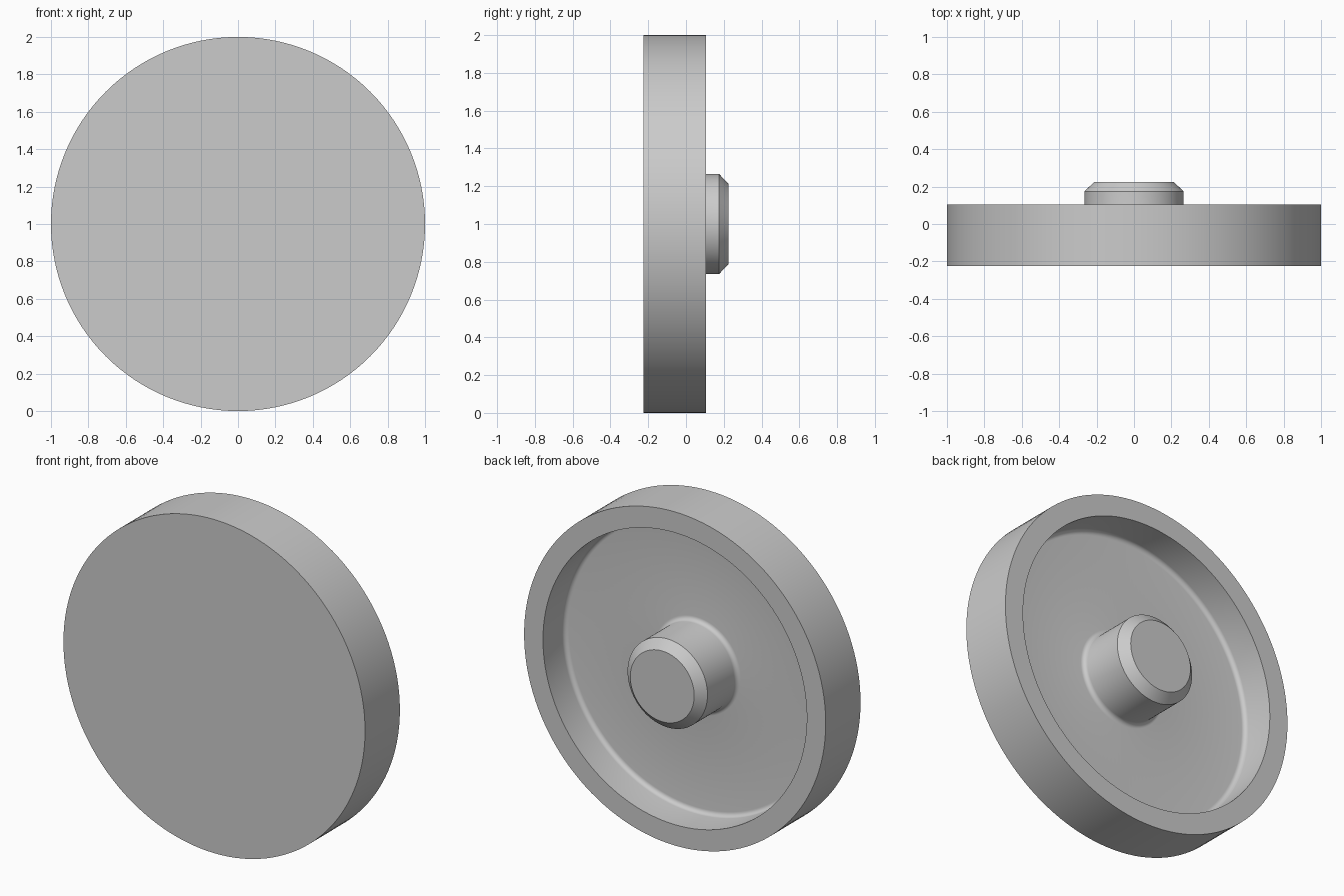
import bpy
import math
from mathutils import Matrix

if "Cube" in bpy.data.objects:
    bpy.data.objects.remove(bpy.data.objects["Cube"])

SEGMENTS = 128
FILLET = 0.027
RIM_IN, HUB_R = 0.875, 0.265
FRONT, RIM_BACK, FLOOR, HUB_BACK = -0.225, 0.105, -0.102, 0.225

grey = bpy.data.materials.new("plain grey")
grey.diffuse_color = (0.6, 0.6, 0.6, 1)
grey.use_nodes = True
grey.node_tree.nodes["Principled BSDF"].inputs["Base Color"].default_value = grey.diffuse_color


def arc(cr, cy, start, end, steps=6):
    """Fillet points (radius, y) around a centre, angles in degrees."""
    pts = []
    for i in range(steps + 1):
        a = math.radians(start + (end - start) * i / steps)
        pts.append((cr + FILLET * math.cos(a), cy + FILLET * math.sin(a)))
    return pts


def lathe(name, profile):
    """Revolve a (radius, y) profile about the y axis at z = 1."""
    verts, rings, faces = [], [], []
    for r, y in profile:
        n = 1 if r == 0 else SEGMENTS
        rings.append((len(verts), n))
        for k in range(n):
            a = 2 * math.pi * k / SEGMENTS
            verts.append((r * math.cos(a), y, 1 + r * math.sin(a)))
    for (a0, na), (b0, nb) in zip(rings, rings[1:]):
        for k in range(SEGMENTS):
            j = (k + 1) % SEGMENTS
            if na == 1:
                faces.append((a0, b0 + k, b0 + j))
            elif nb == 1:
                faces.append((a0 + k, b0, a0 + j))
            else:
                faces.append((a0 + k, b0 + k, b0 + j, a0 + j))
    mesh = bpy.data.meshes.new(name)
    mesh.from_pydata(verts, [], faces)
    mesh.materials.append(grey)
    obj = bpy.data.objects.new(name, mesh)
    bpy.context.collection.objects.link(obj)
    bpy.context.view_layer.objects.active = obj
    obj.select_set(True)
    bpy.ops.object.mode_set(mode='EDIT')
    bpy.ops.mesh.select_all(action='SELECT')
    bpy.ops.mesh.normals_make_consistent(inside=False)
    bpy.ops.object.mode_set(mode='OBJECT')
    bpy.ops.object.shade_smooth_by_angle(angle=math.radians(30))
    return obj


# Flat front, outer wall, rim, filleted recess and chamfered centre hub
profile = [(0, FRONT), (1, FRONT), (1, RIM_BACK), (RIM_IN, RIM_BACK)]
profile += arc(RIM_IN - FILLET, FLOOR + FILLET, 0, -90)
profile += arc(HUB_R + FILLET, FLOOR + FILLET, 270, 180)
profile += [(HUB_R, HUB_BACK - 0.05), (HUB_R - 0.053, HUB_BACK), (0, HUB_BACK)]
lathe("cap_with_hub", profile)
